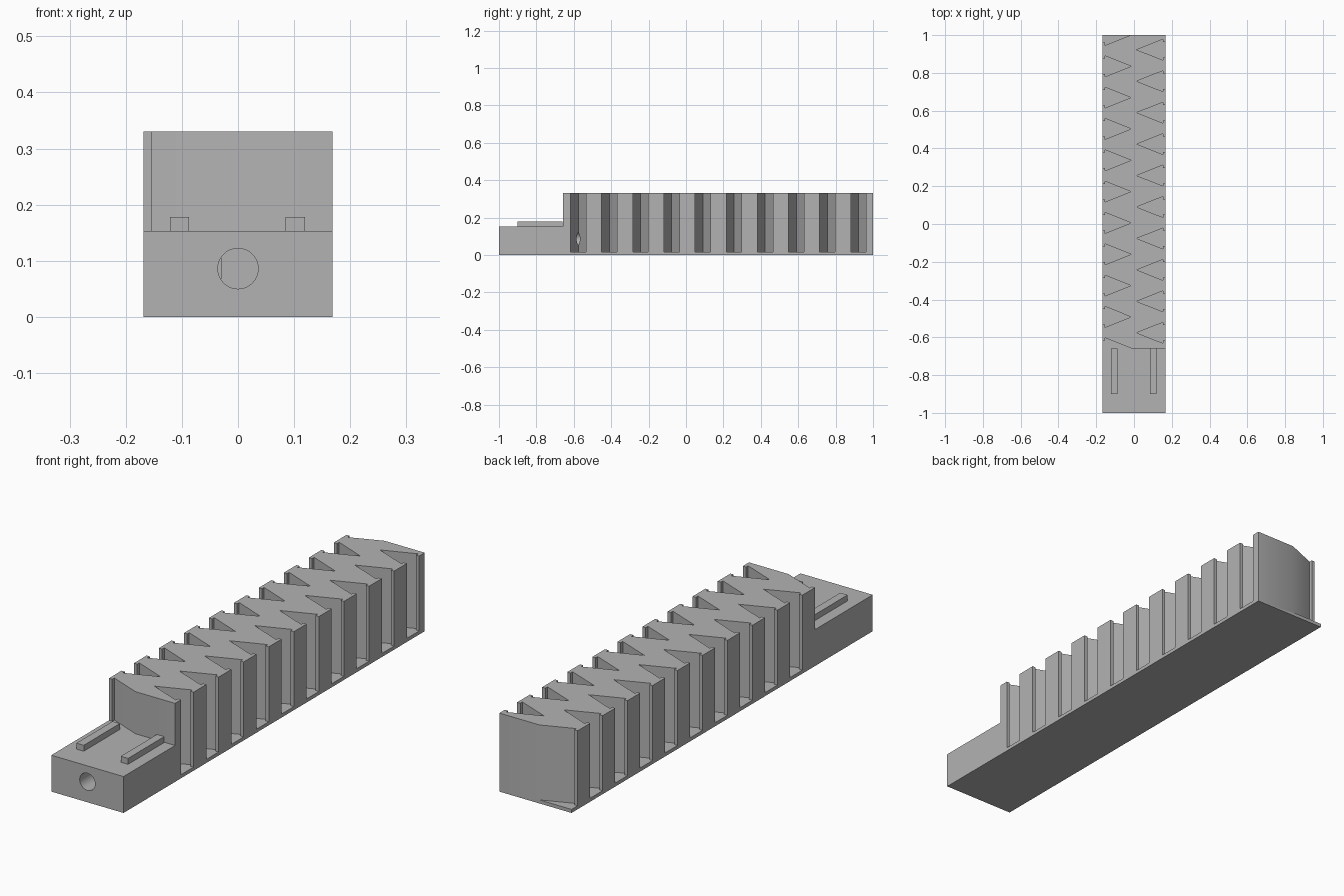
import bpy, bmesh, math

if "Cube" in bpy.data.objects:
    bpy.data.objects.remove(bpy.data.objects["Cube"])

W = 0.168            # half width of the rack
TOP = 0.33           # height of the toothed body
STEP_Y = -0.658      # where the toothed body starts
STEP_Z = 0.153       # height of the low front block
FLOOR = 0.015        # thickness left under the notches
MOUTH, INNER, LIP_X = 0.041, 0.055, 0.153   # notch half widths and lip position

grey = bpy.data.materials.new("plain grey")
grey.diffuse_color = (0.45, 0.45, 0.45, 1)
grey.use_nodes = True
grey.node_tree.nodes["Principled BSDF"].inputs["Base Color"].default_value = grey.diffuse_color


def make_object(name, bm):
    bmesh.ops.recalc_face_normals(bm, faces=bm.faces)
    mesh = bpy.data.meshes.new(name)
    bm.to_mesh(mesh)
    bm.free()
    mesh.materials.append(grey)
    obj = bpy.data.objects.new(name, mesh)
    bpy.context.collection.objects.link(obj)
    return obj


def add_prism(bm, outline, z0, z1):
    face = bm.faces.new([bm.verts.new((x, y, z0)) for x, y in outline])
    top = bmesh.ops.extrude_face_region(bm, geom=[face])["geom"]
    bmesh.ops.translate(bm, vec=(0, 0, z1 - z0),
                        verts=[v for v in top if isinstance(v, bmesh.types.BMVert)])


def rect(x0, x1, y0, y1):
    return [(x0, y0), (x1, y0), (x1, y1), (x0, y1)]


def notch(side, tip_x, y):
    """Wedge notch with a narrower lipped mouth on the given side."""
    half = [(LIP_X, INNER), (LIP_X, MOUTH), (W + 0.05, MOUTH)]
    pts = [(tip_x, 0)] + half + [(x, -d) for x, d in reversed(half)]
    return [(side * x, y + d) for x, d in pts]


# Rack body
bm = bmesh.new()
add_prism(bm, rect(-W, W, -1, 1), 0, TOP)
rack = make_object("rack_body", bm)

# Notches on both sides, and the step above the front block
bm = bmesh.new()
for k in range(1, 11):
    add_prism(bm, notch(-1, 0.016, STEP_Y + k * 0.1659), FLOOR, 0.5)
for k in range(10):
    add_prism(bm, notch(1, 0.014, -0.576 + k * 0.1665), FLOOR, 0.5)
add_prism(bm, [(-0.3, -1.1), (0.3, -1.1), (0.3, STEP_Y), (-0.016, STEP_Y),
               (-LIP_X, STEP_Y + INNER), (-LIP_X, STEP_Y + MOUTH),
               (-0.3, STEP_Y + MOUTH)], STEP_Z, 0.5)
notch_cutter = make_object("notch_cutter", bm)

# Round hole in the front end
bm = bmesh.new()
bmesh.ops.create_cone(bm, cap_ends=True, segments=48, radius1=0.036, radius2=0.036, depth=0.6)
hole_cutter = make_object("hole_cutter", bm)
hole_cutter.rotation_euler = (math.pi / 2, 0, 0)
hole_cutter.location = (0, -0.798, 0.086)

bpy.context.view_layer.objects.active = rack
rack.select_set(True)
for cutter in (notch_cutter, hole_cutter):
    cutter.hide_render = True
    mod = rack.modifiers.new(cutter.name, "BOOLEAN")
    mod.operation = "DIFFERENCE"
    mod.solver = "EXACT"
    mod.object = cutter
    bpy.ops.object.modifier_apply(modifier=mod.name)
for cutter in (notch_cutter, hole_cutter):
    bpy.data.objects.remove(cutter)
bpy.ops.object.shade_smooth_by_angle(angle=math.radians(30))

# Two guide ridges on the front block
for name, x in (("left_ridge", -0.104), ("right_ridge", 0.102)):
    bm = bmesh.new()
    add_prism(bm, rect(x - 0.017, x + 0.017, -0.9, -0.66), STEP_Z - 0.003, 0.178)
    make_object(name, bm)
